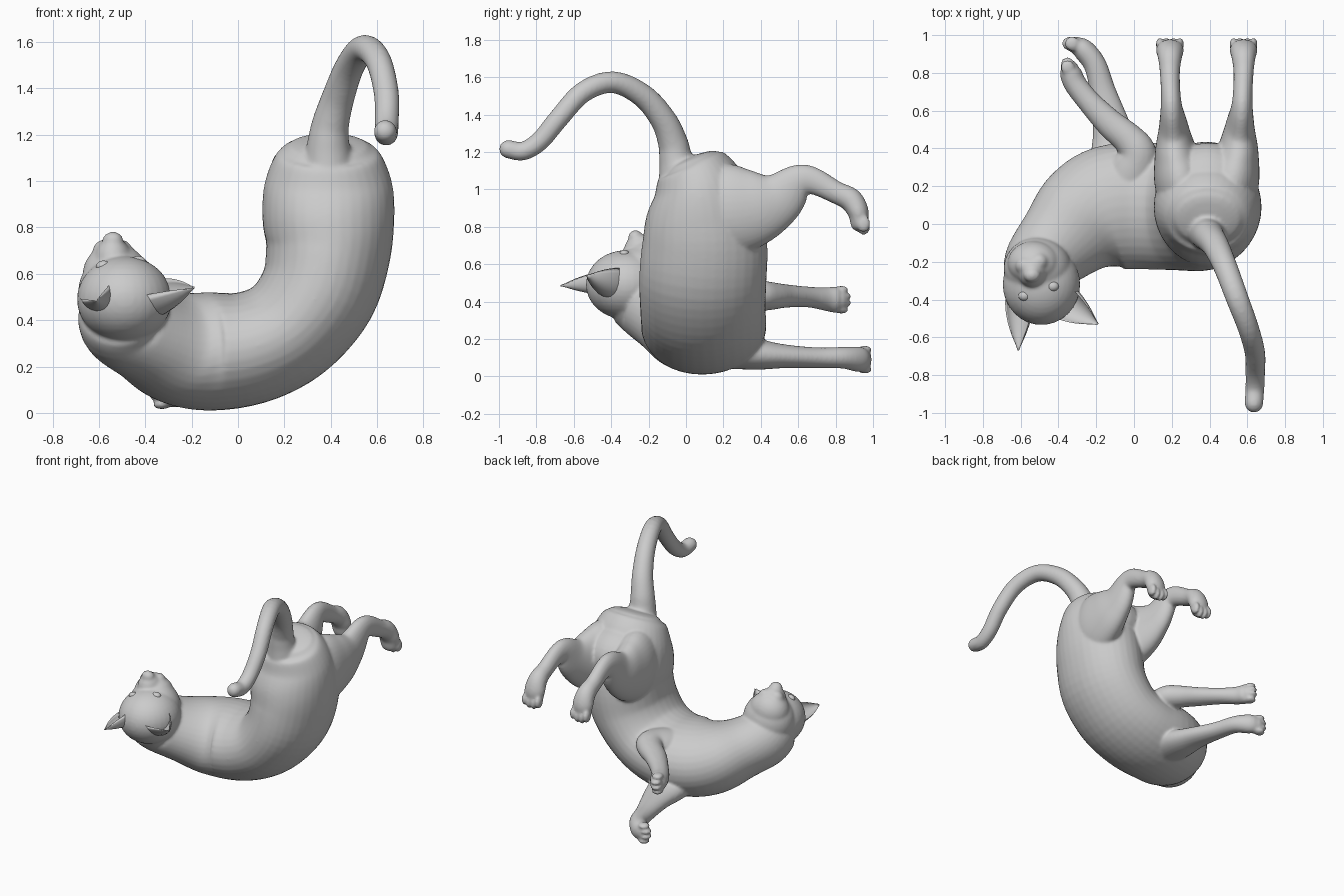
import bpy, bmesh
from math import sin, cos, pi
from mathutils import Vector, Matrix

X, Y, Z = Vector((1, 0, 0)), Vector((0, 1, 0)), Vector((0, 0, 1))


def spline(rows, steps=5):
    """Catmull-Rom through rows of (x, y, z, ra, rb)."""
    rows = [Vector(r) for r in rows]
    ext = [2 * rows[0] - rows[1]] + rows + [2 * rows[-1] - rows[-2]]
    out = []
    for i in range(1, len(ext) - 2):
        a, b, c, d = ext[i - 1:i + 3]
        for s in range(steps):
            t = s / steps
            out.append(0.5 * (2 * b + (c - a) * t + (2 * a - 5 * b + 4 * c - d) * t * t
                              + (3 * b - a - 3 * c + d) * t ** 3))
    return out + [rows[-1]]


def loft(bm, rings):
    rings = [[bm.verts.new(p) for p in r] for r in rings]
    n = len(rings[0])
    for a, b in zip(rings, rings[1:]):
        for i in range(n):
            bm.faces.new((a[i], a[(i + 1) % n], b[(i + 1) % n], b[i]))
    bm.faces.new(rings[0][::-1])
    bm.faces.new(rings[-1])


def tube(bm, rows, ref, dome=1.0, n=36):
    """Elliptical tube with domed ends; ra lies along ref, rb across it."""
    pts = spline(rows)
    cs = [Vector(p[:3]) for p in pts]
    rings = []
    for i, p in enumerate(pts):
        t = (cs[min(i + 1, len(cs) - 1)] - cs[max(i - 1, 0)]).normalized()
        u = (ref - t * ref.dot(t)).normalized()
        v = t.cross(u)

        def ring(shift, k):
            return [cs[i] + t * shift + u * p[3] * k * cos(2 * pi * j / n)
                    + v * p[4] * k * sin(2 * pi * j / n) for j in range(n)]
        r = min(p[3], p[4]) * dome
        cap = [(sin(q), max(cos(q), 0.06)) for q in (0.4, 0.8, 1.2, 1.5)]
        if i == 0:
            rings += [ring(-r * s, k) for s, k in cap[::-1]]
        rings.append(ring(0, 1))
        if i == len(pts) - 1:
            rings += [ring(r * s, k) for s, k in cap]
    loft(bm, rings)


def ball(bm, c, r):
    m = Matrix.Translation(c) @ Matrix.Diagonal((*r, 1))
    bmesh.ops.create_uvsphere(bm, u_segments=32, v_segments=20, radius=1, matrix=m)


def finish(name, bm):
    bmesh.ops.recalc_face_normals(bm, faces=bm.faces)
    for f in bm.faces:
        f.smooth = True
    me = bpy.data.meshes.new(name)
    bm.to_mesh(me)
    bm.free()
    ob = bpy.data.objects.new(name, me)
    bpy.context.collection.objects.link(ob)
    return ob


skin = bmesh.new()

# Torso and neck, bent sideways from the hips round to the head
tube(skin, [
    (0.39, 0.03, 1.145, 0.15, 0.18), (0.39, 0.045, 1.105, 0.205, 0.23),
    (0.39, 0.075, 0.99, 0.255, 0.275),
    (0.39, 0.09, 0.85, 0.31, 0.285), (0.39, 0.10, 0.70, 0.335, 0.27),
    (0.345, 0.09, 0.52, 0.34, 0.255), (0.22, 0.09, 0.36, 0.335, 0.24),
    (0.05, 0.095, 0.28, 0.335, 0.245), (-0.13, 0.085, 0.265, 0.33, 0.255),
    (-0.27, 0.02, 0.28, 0.295, 0.24), (-0.39, -0.09, 0.33, 0.24, 0.205),
    (-0.49, -0.20, 0.39, 0.20, 0.195), (-0.505, -0.27, 0.44, 0.185, 0.18)], Y, 0.2)

# Filled haunch between the thighs
ball(skin, (0.39, 0.16, 0.94), (0.255, 0.27, 0.20))

# Rump and tail
tube(skin, [
    (0.39, -0.03, 1.08, 0.11, 0.12), (0.39, -0.055, 1.17, 0.09, 0.09),
    (0.40, -0.07, 1.25, 0.08, 0.08), (0.435, -0.12, 1.37, 0.07, 0.07),
    (0.485, -0.23, 1.50, 0.063, 0.063), (0.545, -0.39, 1.573, 0.06, 0.058),
    (0.605, -0.55, 1.52, 0.056, 0.056), (0.64, -0.68, 1.38, 0.054, 0.054),
    (0.642, -0.78, 1.26, 0.052, 0.052), (0.64, -0.87, 1.205, 0.05, 0.05),
    (0.635, -0.95, 1.215, 0.049, 0.049)], X)

# Hind legs, mirrored about the hips
hind = [
    (0.27, 0.06, 0.89, 0.13, 0.24), (0.245, 0.25, 0.89, 0.14, 0.245),
    (0.22, 0.39, 0.91, 0.11, 0.20), (0.21, 0.50, 0.955, 0.08, 0.145),
    (0.20, 0.60, 1.04, 0.06, 0.095), (0.195, 0.68, 1.045, 0.052, 0.073),
    (0.19, 0.80, 0.985, 0.053, 0.06), (0.19, 0.88, 0.945, 0.063, 0.063),
    (0.19, 0.92, 0.88, 0.073, 0.057), (0.19, 0.925, 0.82, 0.063, 0.046)]
for side in (0, 1):
    flip = lambda x: 0.77 - x if side else x
    tube(skin, [(flip(r[0]), *r[1:]) for r in hind], X)
    for d in (-0.054, -0.018, 0.018, 0.054):
        ball(skin, (flip(0.19 + d), 0.95, 0.815 - 0.014 * (abs(d) < 0.03)), (0.02, 0.036, 0.046))

# Folded upper front leg
tube(skin, [
    (-0.10, 0.08, 0.33, 0.13, 0.15), (-0.01, 0.27, 0.395, 0.11, 0.13),
    (0.02, 0.375, 0.43, 0.085, 0.10), (-0.03, 0.45, 0.43, 0.075, 0.085),
    (-0.13, 0.535, 0.43, 0.062, 0.075), (-0.24, 0.65, 0.425, 0.055, 0.062),
    (-0.31, 0.74, 0.415, 0.062, 0.06), (-0.335, 0.80, 0.41, 0.07, 0.058),
    (-0.338, 0.82, 0.41, 0.06, 0.046)], Z)

# Stretched lower front leg
tube(skin, [
    (-0.10, 0.20, 0.16, 0.12, 0.16), (-0.10, 0.38, 0.12, 0.085, 0.13),
    (-0.12, 0.52, 0.108, 0.064, 0.10), (-0.165, 0.70, 0.10, 0.055, 0.07),
    (-0.205, 0.84, 0.10, 0.058, 0.06), (-0.265, 0.92, 0.092, 0.068, 0.058),
    (-0.31, 0.948, 0.09, 0.06, 0.045)], Z)

# Front toes
for d in (-0.054, -0.018, 0.018, 0.054):
    k = 0.014 * (abs(d) < 0.03)
    ball(skin, (-0.352, 0.83 + k, 0.41 + d), (0.038, 0.04, 0.02))
    ball(skin, (-0.328 - k, 0.955, 0.09 + d), (0.04, 0.038, 0.02))

# Skull, cheeks, muzzle and nose, face turned upward
ball(skin, (-0.49, -0.32, 0.49), (0.205, 0.215, 0.185))
ball(skin, (-0.51, -0.235, 0.52), (0.18, 0.165, 0.18))
ball(skin, (-0.53, -0.21, 0.60), (0.14, 0.12, 0.13))
ball(skin, (-0.54, -0.245, 0.66), (0.08, 0.09, 0.10))
ball(skin, (-0.577, -0.22, 0.69), (0.052, 0.05, 0.058))
ball(skin, (-0.505, -0.20, 0.69), (0.052, 0.05, 0.058))
ball(skin, (-0.54, -0.27, 0.742), (0.045, 0.04, 0.04))

# Blend everything into one smooth skin
cat = finish("cat_body", skin)
rm = cat.modifiers.new("Blend", 'REMESH')
rm.mode = 'VOXEL'
rm.voxel_size = 0.01
rm.use_smooth_shade = True
sm = cat.modifiers.new("Soften", 'SMOOTH')
sm.factor = 0.5
sm.iterations = 6


# Cupped ears, hollow side facing the same way as the face
def ear(name, base, tip, side, half, depth):
    base, tip, side = Vector(base), Vector(tip), Vector(side)
    axis = (tip - base).normalized()
    u = (side - axis * side.dot(axis)).normalized()
    v = u.cross(axis)
    v = v if v.z > 0 else -v
    rings = []
    for s in range(11):
        t = s / 10
        w = max(1 - t ** 1.8, 0.05)
        rings.append([base.lerp(tip, t) + u * half * w * cos(q) + v * depth * w
                      * (0.45 + (sin(q) if sin(q) < 0 else -0.7 * sin(q)))
                      for q in (2 * pi * j / 24 for j in range(24))])
    bm = bmesh.new()
    loft(bm, rings)
    finish(name, bm)


ear("ear_left", (-0.59, -0.40, 0.49), (-0.612, -0.67, 0.485), (1, 0, 0.5), 0.08, 0.1)
ear("ear_right", (-0.38, -0.385, 0.48), (-0.19, -0.53, 0.54), (0.45, 0.65, 0.35), 0.10, 0.135)

# Eyes
for name, c in (("eye_left", (-0.58, -0.38, 0.632)), ("eye_right", (-0.43, -0.33, 0.652))):
    bm = bmesh.new()
    ball(bm, c, (0.032, 0.027, 0.025))
    finish(name, bm)
